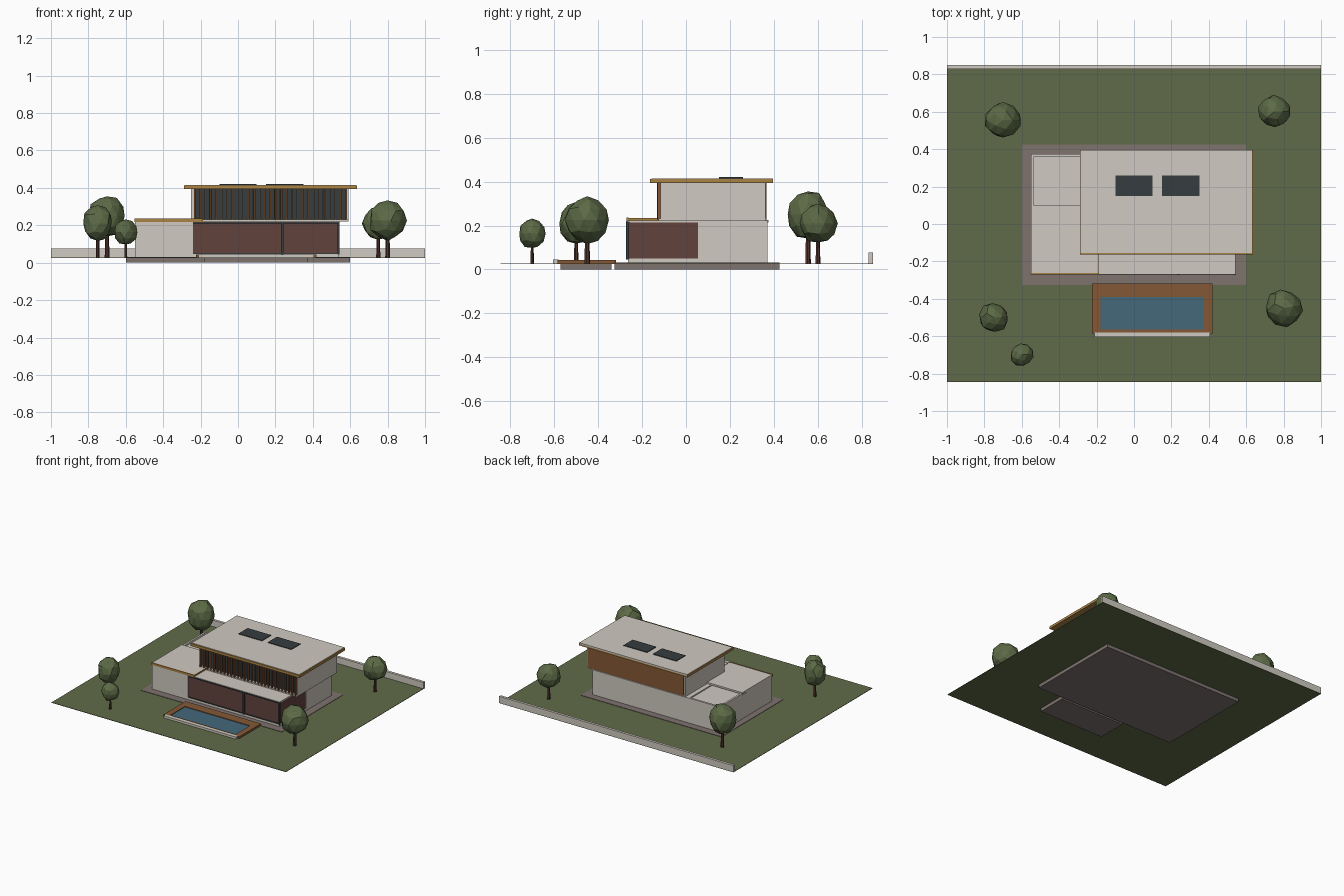
import bpy
import random
from math import radians

random.seed(4)
if "Cube" in bpy.data.objects:
    bpy.data.objects.remove(bpy.data.objects["Cube"], do_unlink=True)


def material(name, srgb):
    lin = [((c / 255 + 0.055) / 1.055) ** 2.4 for c in srgb]
    m = bpy.data.materials.new(name)
    m.use_nodes = True
    m.diffuse_color = (*lin, 1)
    m.node_tree.nodes["Principled BSDF"].inputs["Base Color"].default_value = (*lin, 1)
    return m


plaster = material("plaster", (208, 202, 193))
fascia = material("golden wood", (170, 130, 68))
timber = material("brown timber", (132, 88, 54))
glass = material("red brown glass", (98, 66, 60))
dark = material("dark metal", (54, 60, 62))
water = material("water blue", (68, 104, 122))
grass = material("grass green", (96, 106, 73))
stone = material("grey stone", (126, 115, 111))
bark = material("bark", (82, 52, 45))
leaf = material("leaf green", (92, 106, 70))


def box(name, x, y, z, mat):
    """Box from (min, max) ranges along each axis."""
    bpy.ops.mesh.primitive_cube_add(size=1)
    o = bpy.context.object
    o.name = name
    for v in o.data.vertices:
        v.co = [r[0] if c < 0 else r[1] for c, r in zip(v.co, (x, y, z))]
    o.data.materials.append(mat)
    return o


# Site
box("lawn", (-1, 1), (-0.845, 0.85), (0.025, 0.028), grass)
box("house_plinth", (-0.6, 0.6), (-0.325, 0.425), (0, 0.031), stone)
box("garden_wall", (-1, 1), (0.83, 0.85), (0.028, 0.077), plaster)

# Pool: basin, water and a deck frame
box("pool_basin", (-0.18, 0.375), (-0.57, -0.34), (0, 0.03), stone)
box("pool_water", (-0.185, 0.38), (-0.575, -0.385), (0.03, 0.038), water)
box("deck_back", (-0.225, 0.42), (-0.39, -0.318), (0.028, 0.043), timber)
box("deck_front", (-0.225, 0.42), (-0.585, -0.565), (0.028, 0.043), timber)
for side, xr in (("left", (0.375, 0.42)), ("right", (-0.225, -0.18))):
    box("deck_" + side, xr, (-0.565, -0.39), (0.028, 0.043), timber)
box("pool_step", (-0.21, 0.405), (-0.605, -0.58), (0.028, 0.045), plaster)

# Ground floor
box("rear_block", (-0.55, 0.54), (0.055, 0.37), (0.03, 0.213), plaster)
box("side_wing", (-0.55, -0.24), (-0.265, 0.055), (0.03, 0.22), plaster)
box("living_room_floor", (-0.24, 0.54), (-0.265, 0.055), (0.03, 0.05), plaster)
box("living_room_glass", (-0.24, 0.537), (-0.26, 0.055), (0.05, 0.213), glass)
box("living_room_roof", (-0.285, 0.542), (-0.267, 0.37), (0.213, 0.222), plaster)

# Window frames
for i, x in enumerate((0.236, 0.538)):
    box(f"window_post_{i}", (x - 0.006, x + 0.006), (-0.272, -0.259), (0.045, 0.218), dark)
box("window_head", (-0.24, 0.544), (-0.27, -0.258), (0.21, 0.219), dark)
box("window_sill", (-0.24, 0.542), (-0.267, -0.258), (0.047, 0.052), dark)

# Side wing roof, with a low rim around its rear part
box("wing_roof", (-0.55, -0.19), (-0.262, 0.1), (0.22, 0.233), plaster)
box("wing_fascia", (-0.553, -0.187), (-0.27, -0.262), (0.219, 0.236), fascia)
box("wing_fascia_end", (-0.19, -0.186), (-0.262, -0.12), (0.221, 0.234), fascia)
box("rim_side", (-0.55, -0.535), (0.1, 0.375), (0.213, 0.226), plaster)
box("rim_rear", (-0.535, -0.28), (0.36, 0.375), (0.213, 0.226), plaster)

# Upper floor
box("upper_slab", (-0.25, 0.59), (-0.125, 0.365), (0.22, 0.232), plaster)
for side, xr in (("left", (0.575, 0.59)), ("right", (-0.25, -0.235))):
    box("upper_wall_" + side, xr, (-0.115, 0.362), (0.232, 0.393), plaster)
box("upper_windows", (-0.235, 0.575), (-0.1, 0.345), (0.232, 0.393), dark)
box("rear_cladding", (-0.235, 0.58), (0.345, 0.366), (0.225, 0.393), timber)

# Turned sun screen slats
slats = 29
for i in range(slats):
    x = -0.232 + i * 0.81 / (slats - 1)
    s = box(f"sun_slat_{i}", (-0.004, 0.004), (-0.008, 0.008), (0.228, 0.393), timber)
    s.location = (x, -0.122, 0)
    s.rotation_euler.z = radians(random.choice((0, 0, 25)))

# Main roof with skylights
box("roof_fascia", (-0.29, 0.637), (-0.163, 0.395), (0.393, 0.412), fascia)
box("roof_top", (-0.287, 0.631), (-0.156, 0.396), (0.404, 0.415), plaster)
for i, x in enumerate((-0.1, 0.15)):
    box(f"skylight_{i}", (x, x + 0.2), (0.15, 0.26), (0.414, 0.42), dark)

# Trees: x, y, crown centre height, crown radius, crown half height
trees = ((-0.7, 0.555, 0.25, 0.1, 0.115), (0.75, 0.6, 0.21, 0.088, 0.092),
         (-0.75, -0.5, 0.21, 0.082, 0.1), (-0.6, -0.7, 0.163, 0.063, 0.069),
         (0.8, -0.45, 0.225, 0.102, 0.11))
for i, (x, y, z, r, h) in enumerate(trees):
    bpy.ops.mesh.primitive_cone_add(vertices=7, radius1=r * 0.13, radius2=r * 0.09,
                                    depth=z - 0.026, location=(x, y, (z + 0.026) / 2))
    trunk = bpy.context.object
    trunk.name = f"tree_trunk_{i}"
    trunk.data.materials.append(bark)
    bpy.ops.mesh.primitive_ico_sphere_add(subdivisions=2, radius=1, location=(x, y, z))
    crown = bpy.context.object
    crown.name = f"tree_crown_{i}"
    for v in crown.data.vertices:
        v.co *= random.uniform(0.9, 1.04)
    crown.scale = (r, r, h)
    crown.rotation_euler.z = i * 1.3
    crown.data.materials.append(leaf)
